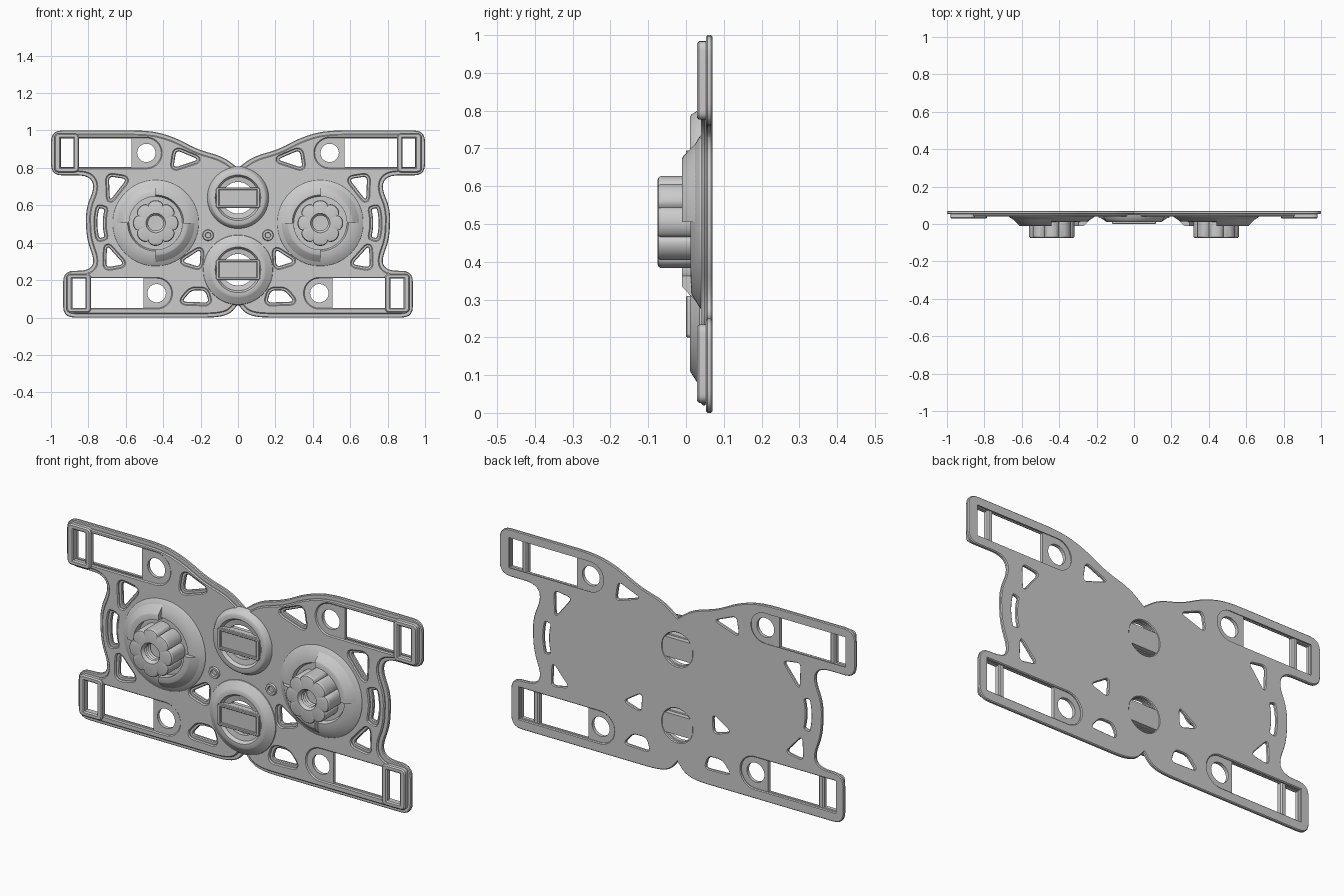
import bpy, bmesh
from math import sin, cos, pi, radians, sqrt, hypot

if "Cube" in bpy.data.objects:
    bpy.data.objects.remove(bpy.data.objects["Cube"])


def rounded(pts, r, n=5):
    """Round polygon corners; an optional third value overrides the radius."""
    out = []
    for i, p in enumerate(pts):
        rad = p[2] if len(p) > 2 else r
        if rad == 0:
            out.append((p[0], p[1]))
            continue
        ends = []
        for q in (pts[i - 1], pts[(i + 1) % len(pts)]):
            d = hypot(q[0] - p[0], q[1] - p[1])
            t = min(rad / d, 0.48)
            ends.append((p[0] + (q[0] - p[0]) * t, p[1] + (q[1] - p[1]) * t))
        a, b = ends
        for k in range(n + 1):
            t = k / n
            out.append(tuple((1 - t) ** 2 * a[j] + 2 * t * (1 - t) * p[j] + t * t * b[j] for j in (0, 1)))
    return out


def grow(pts, d):
    """Offset a polygon outward (negative d shrinks it)."""
    n = len(pts)
    if sum(pts[i - 1][0] * pts[i][1] - pts[i][0] * pts[i - 1][1] for i in range(n)) < 0:
        pts = pts[::-1]
    out = []
    for i in range(n):
        p, q, s = pts[i - 1], pts[i], pts[(i + 1) % n]
        e, f = (q[0] - p[0], q[1] - p[1]), (s[0] - q[0], s[1] - q[1])
        le, lf = hypot(*e) or 1, hypot(*f) or 1
        nx, nz = e[1] / le + f[1] / lf, -e[0] / le - f[0] / lf
        m = max(nx * nx + nz * nz, 0.8)
        out.append((q[0] + 2 * d * nx / m, q[1] + 2 * d * nz / m))
    return out


def flip(pts):
    return [(-p[0],) + tuple(p[1:]) for p in pts]


def circle(x, z, r, a0=0, a1=360, n=40):
    m = n if a1 - a0 == 360 else n + 1
    return [(x + r * cos(radians(a0 + (a1 - a0) * k / n)), z + r * sin(radians(a0 + (a1 - a0) * k / n)))
            for k in range(m)]


def rect(x0, x1, z0, z1):
    return [(x0, z0), (x1, z0), (x1, z1), (x0, z1)]


def slab(name, loops, y0, y1, chamfer=0.0):
    """Flat plate in the XZ plane from an outline plus hole loops."""
    cu = bpy.data.curves.new(name, 'CURVE')
    cu.dimensions, cu.fill_mode = '2D', 'BOTH'
    cu.extrude = (y1 - y0) / 2 - chamfer
    cu.bevel_depth, cu.offset, cu.bevel_resolution = chamfer, -chamfer, 0
    for loop in loops:
        sp = cu.splines.new('POLY')
        sp.points.add(len(loop) - 1)
        for pt, p in zip(sp.points, loop):
            pt.co = (p[0], p[1], 0, 1)
        sp.use_cyclic_u = True
    tmp = bpy.data.objects.new(name, cu)
    bpy.context.collection.objects.link(tmp)
    me = bpy.data.meshes.new_from_object(tmp.evaluated_get(bpy.context.evaluated_depsgraph_get()))
    bpy.data.objects.remove(tmp)
    ob = bpy.data.objects.new(name, me)
    bpy.context.collection.objects.link(ob)
    ob.rotation_euler.x = pi / 2
    ob.location.y = (y0 + y1) / 2


def lathe(name, prof, cx, cz, s=1, a0=0, a1=360, n=64):
    """Sweep a (radius, y[, lobe]) profile round a y-facing axis."""
    full = a1 - a0 == 360
    bm = bmesh.new()
    rings = []
    for k in range(n if full else n + 1):
        a = radians(a0 + (a1 - a0) * k / n)
        ring = []
        for p in prof:
            r = p[0] + (p[2] * sqrt(abs(cos(4 * a))) if len(p) > 2 else 0)
            ring.append(bm.verts.new((s * (cx + r * cos(a)), p[1], cz + r * sin(a))))
        rings.append(ring)
    m = len(prof)
    for k in range(n):
        A, B = rings[k], rings[(k + 1) % len(rings)]
        for j in range(m if prof[0][0] > 0 else m - 1):
            bm.faces.new((A[j], A[(j + 1) % m], B[(j + 1) % m], B[j]))
    if not full:
        bm.faces.new(rings[0])
        bm.faces.new(rings[-1])
    bmesh.ops.remove_doubles(bm, verts=bm.verts, dist=1e-5)
    bmesh.ops.recalc_face_normals(bm, faces=bm.faces)
    me = bpy.data.meshes.new(name)
    bm.to_mesh(me)
    bm.free()
    bpy.context.collection.objects.link(bpy.data.objects.new(name, me))


# Plate outline: right half mirrored to the left
half = [(0, .07, 0), (.04, .02), (.11, 0), (.935, 0), (.935, .25), (.80, .25), (.765, .30), (.81, .42),
        (.815, .58), (.765, .70), (.80, .76), (1, .76), (1, 1), (.46, 1, .1), (.33, .96), (.22, .90),
        (.08, .86), (0, .80, 0)]
outline = rounded(half + flip(half[1:-1])[::-1], .06)

# Openings of the right half
webs = [rounded(p, .025) for p in (
    [(.21, .845), (.33, .895), (.345, .80)],
    [(.20, .365), (.30, .30), (.205, .27)],
    [(.175, .145), (.25, .145), (.30, .085), (.155, .08)],
    [(.69, .755), (.595, .74), (.685, .625)],
    [(.70, .385), (.61, .285), (.705, .268)])]
webs.append(rounded(circle(.44, .505, .312, -15, 15, 10) + circle(.44, .505, .283, -15, 15, 10)[::-1], .008, 2))

# Strap arms: (hole x, hole z, pad end, bar start, window start, window end, outer end)
arms = {'upper': (.49, .88, .57, .85, .88, .95, .982), 'lower': (.435, .13, .505, .785, .815, .888, .917)}
H = .08
slots = [[(a[5], a[1] - H), (a[5], a[1] + H)] + circle(a[0], a[1], H, 90, 270, 20) for a in arms.values()]

hinges = {'upper': (.64, .168), 'lower': (.255, .19)}
eyes = [circle(0, z, .085) for z, r in hinges.values()]


def both(loops):
    return loops + [flip(p) for p in loops]


# Base plate and raised land on its front
slab('base_plate', [outline] + both(webs + slots) + eyes, .053, .07, .004)
slab('raised_land', [grow(outline, -.02)] + both([grow(w, .014) for w in webs] + slots) + eyes, .04, .0545, .005)

for side, s in (('right', 1), ('left', -1)):
    m = (lambda p: p) if s == 1 else flip
    for lvl, (hx, hz, px, b0, w0, w1, x1) in arms.items():
        # Sunken pad with round hole
        pad = [(px, hz - H - .003), (px, hz + H + .003)] + circle(hx, hz, H + .003, 90, 270, 20)
        slab(f'{lvl}_{side}_strap_pad', [m(pad), m(circle(hx, hz, .049))], .045, .062)
        # Raised strap buckle with window
        slab(f'{lvl}_{side}_strap_buckle',
             [m(rounded(rect(b0, x1, hz - .104, hz + .104), .025)),
              m(rect(w0, w1 - .002, hz - H + .002, hz + H - .002))], .029, .06, .006)
    # Conical hub with two raised quadrants
    lathe(f'{side}_hub_cone', [(.235, .05), (.228, .037), (.19, .014), (.15, .012), (.142, .03), (.06, .03), (.06, .05)],
          .44, .505, s, n=80)
    for a in (0, 180):
        lathe(f'{side}_hub_quadrant', [(.218, .035), (.174, -.008), (.168, -.011), (.142, -.011), (.142, .035)],
              .44, .505, s, a, a + 90, 24)
    # Lobed knob with threaded bore
    thread = [(.047 - .006 * (i % 2), -.066 + .007 * i) for i in range(9)]
    lathe(f'{side}_knob', [(0, .035), (.102, .035, .02), (.102, -.067, .02), (.099, -.073, .019),
                           (.094, -.075, .018), (.052, -.075)] + thread + [(0, -.008)], .44, .505, s, n=128)
    # Small boss between the hinges
    lathe(f'{side}_small_boss', [(.032, .045), (.027, .031), (.016, .031), (.012, .045)], .16, .44, s, n=24)

# Central hinge discs with a grip bar
for lvl, (z, r) in hinges.items():
    lathe(f'{lvl}_hinge_disc', [(r, .05), (r - .005, .036), (.15, .014), (.143, .01), (.122, .01),
                                (.112, .026), (.085, .03), (.085, .05)], 0, z)
    slab(f'{lvl}_grip_bar', [rounded(rect(-.117, .117, z - .055, z + .055), .012)], .01, .045, .003)
    slab(f'{lvl}_grip_core', [rect(-.084, .084, z - .05, z + .05)], .04, .068)
    slab(f'{lvl}_grip_rim', [rounded(rect(-.117, .117, z - .055, z + .055), .012),
                             rect(-.10, .10, z - .041, z + .041)], 0, .014, .003)

# Smooth shading with crisp edges
bpy.ops.object.select_all(action='DESELECT')
for ob in bpy.context.scene.objects:
    ob.select_set(True)
    bpy.context.view_layer.objects.active = ob
bpy.ops.object.shade_smooth_by_angle(angle=radians(30))
